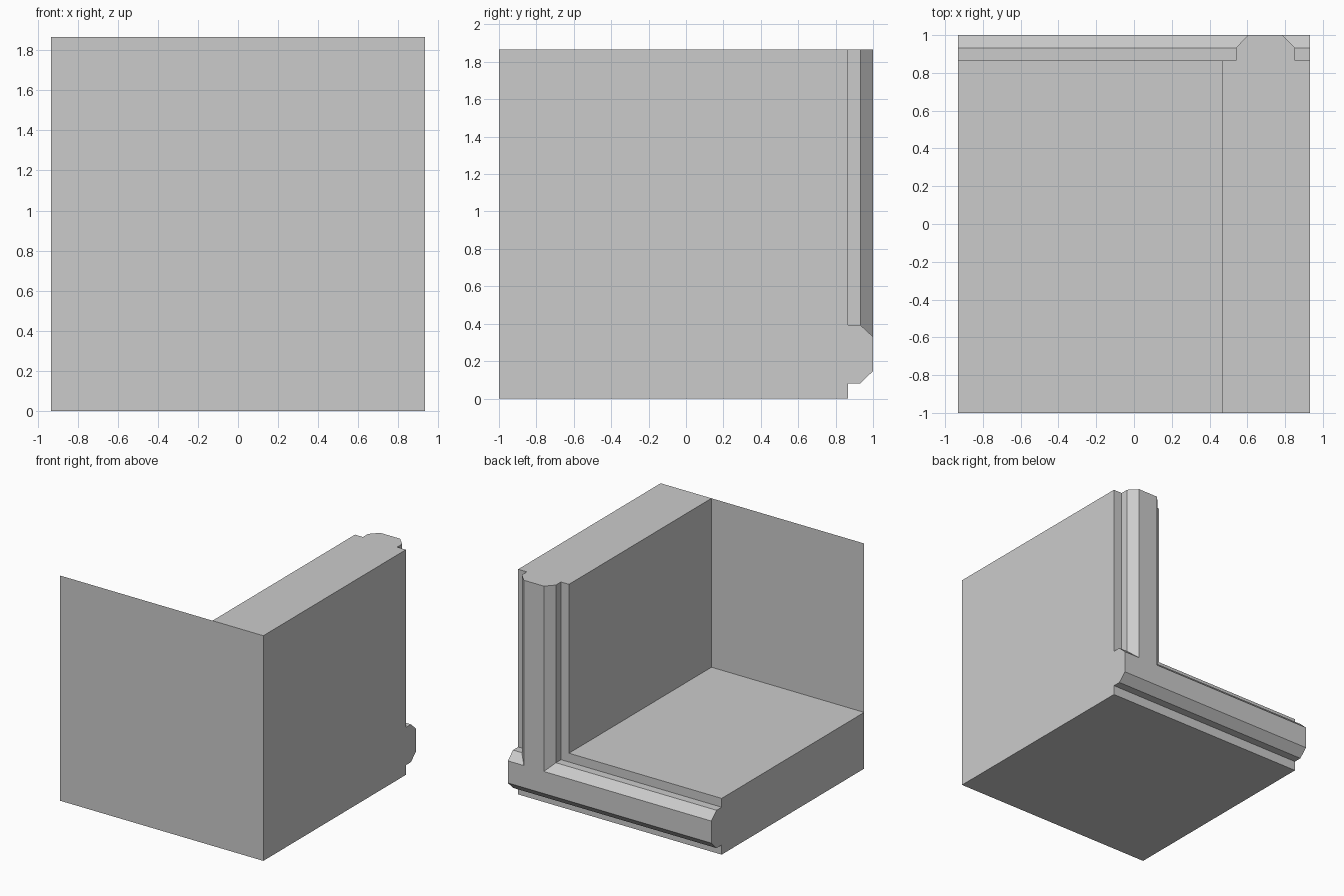
import bpy, bmesh
from mathutils import Vector

if "Cube" in bpy.data.objects:
    bpy.data.objects.remove(bpy.data.objects["Cube"])

W = 0.9325          # half width
H = 1.865           # height
T = 0.466           # slab thickness
BACK = 0.865        # back face of the slabs

# Chamfered tongue section: (distance from outer face, y)
TONGUE = [(0.08, BACK), (0.08, 0.932), (0.147, 1), (0.33, 1), (0.393, 0.932), (0.393, BACK)]
SECTION = [(0, -1), (0, BACK)] + TONGUE + [(T, BACK), (T, -1)]


def prism(name, points, direction):
    bm = bmesh.new()
    face = bm.faces.new([bm.verts.new(p) for p in points])
    ext = bmesh.ops.extrude_face_region(bm, geom=[face])["geom"]
    bmesh.ops.translate(bm, vec=Vector(direction),
                        verts=[v for v in ext if isinstance(v, bmesh.types.BMVert)])
    bmesh.ops.recalc_face_normals(bm, faces=bm.faces[:])
    mesh = bpy.data.meshes.new(name)
    bm.to_mesh(mesh)
    bm.free()
    obj = bpy.data.objects.new(name, mesh)
    bpy.context.collection.objects.link(obj)
    return obj


# Floor slab and side wall share one section with its back tongue
floor = prism("floor_and_wall", [(-W, y, d) for d, y in SECTION], (2 * W, 0, 0))
wall = prism("wall_helper", [(W - d, y, 0.24) for d, y in SECTION], (0, 0, H - 0.24))

# Merge the wall into the floor
mod = floor.modifiers.new("join_wall", "BOOLEAN")
mod.operation = "UNION"
mod.solver = "EXACT"
mod.object = wall
bpy.context.view_layer.objects.active = floor
bpy.ops.object.modifier_apply(modifier=mod.name)
bpy.data.objects.remove(wall)

# Clean flat faces and open the front end for the panel
bm = bmesh.new()
bm.from_mesh(floor.data)
bmesh.ops.remove_doubles(bm, verts=bm.verts[:], dist=1e-4)
bmesh.ops.dissolve_limit(bm, angle_limit=0.01, verts=bm.verts[:], edges=bm.edges[:])
front = [f for f in bm.faces if all(v.co.y < -0.999 for v in f.verts)]
bmesh.ops.delete(bm, geom=front, context="FACES_ONLY")
bm.to_mesh(floor.data)
bm.free()

# Thin square front panel
panel_mesh = bpy.data.meshes.new("front_panel")
panel_mesh.from_pydata([(-W, -1, 0), (W, -1, 0), (W, -1, H), (-W, -1, H)], [], [(0, 1, 2, 3)])
panel = bpy.data.objects.new("front_panel", panel_mesh)
bpy.context.collection.objects.link(panel)
